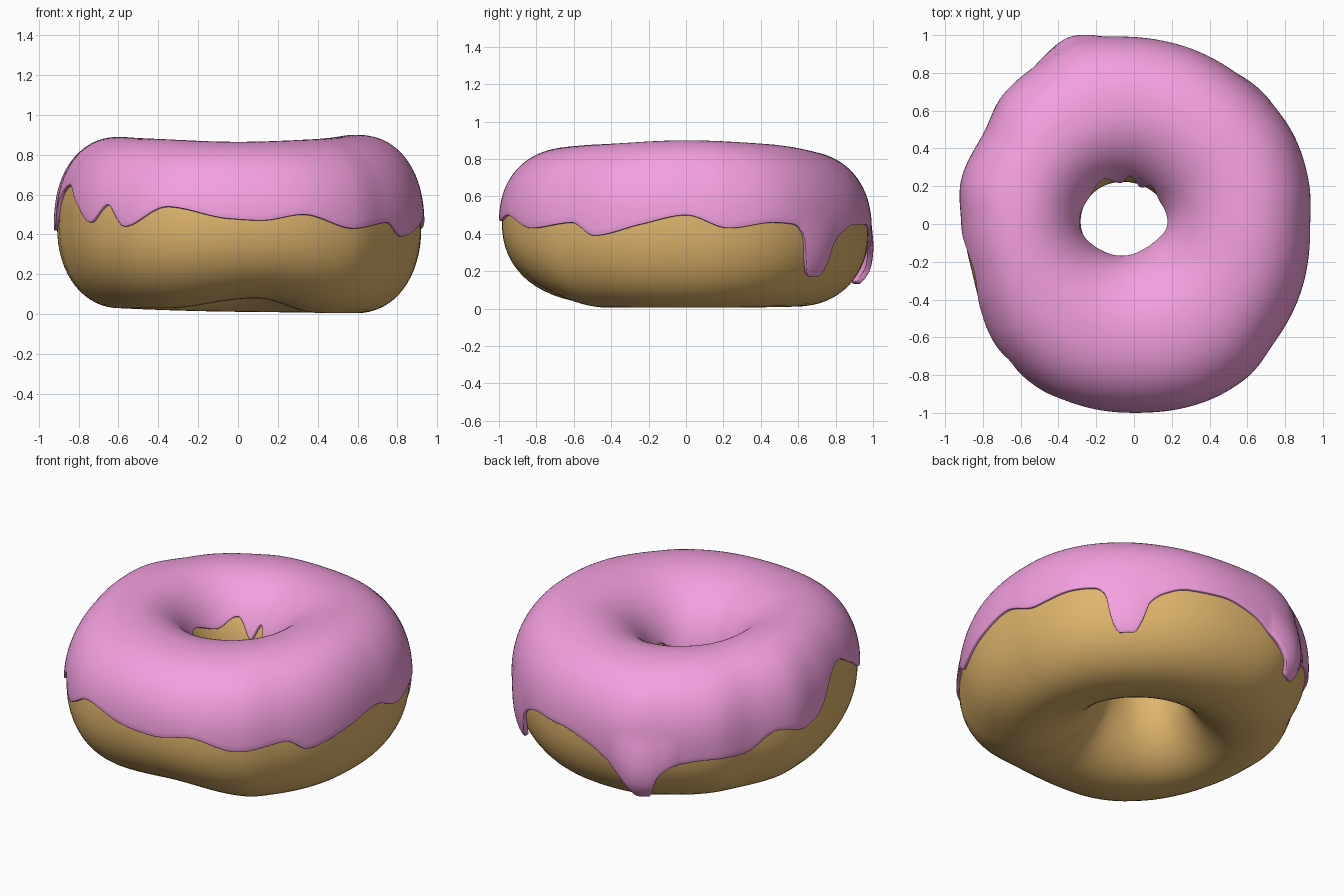
import bpy, bmesh
from math import sin, cos, pi, radians, asin, copysign

if "Cube" in bpy.data.objects:
    bpy.data.objects.remove(bpy.data.objects["Cube"])

# (angle in degrees, value) controls around the ring
OUTER = [(0, .935), (12, .95), (34, .97), (54, .966), (72, .977), (90, .99), (108, 1.015),
         (118, .99), (135, .975), (150, .93), (165, .945), (180, .915), (195, .91), (208, .935),
         (224, .98), (247, 1.01), (270, 1.0), (294, 1.015), (306, 1.01), (320, .973), (335, .957)]
TOP = [(0, .90), (45, .88), (90, .845), (135, .86), (180, .89), (225, .88), (270, .865), (315, .88)]
BOTTOM = [(0, .005), (90, .012), (180, .03), (235, .03), (278, .08), (315, .005)]
EDGE = [(0, .50), (14, .43), (29, .46), (37, .45), (40.5, .40), (42.5, .24), (45, .17), (50, .17),
        (53, .24), (55.5, .35), (60, .41), (68, .45), (80, .45), (92, .40), (101, .30), (106, .2),
        (109, .13), (113, .13), (116, .27), (121, .33),
        (132, .36), (145, .36), (158, .46), (170, .42), (178, .44), (190, .62), (197, .65),
        (210, .55), (220, .46), (228, .55), (235, .44), (249, .54), (267, .48), (277, .47),
        (289, .50), (305, .43), (321, .46), (329, .39), (345, .45)]
INNER_EDGE = [(0, .58), (40, .55), (65, .62), (80, .53), (95, .64), (108, .55), (125, .66),
              (150, .60), (180, .64), (225, .50), (270, .53), (315, .49)]


def around(table, deg):
    """Smooth periodic lookup (monotone cubic segments)."""
    pts = table + [(table[0][0] + 360, table[0][1])]
    n = len(table)
    for i in range(n):
        (a, p), (b, q) = pts[i], pts[i + 1]
        if a <= deg <= b:
            def slope(k):
                a0, p0 = table[(k - 1) % n]
                a1, p1 = table[k % n]
                a2, p2 = table[(k + 1) % n]
                s, t = (p1 - p0) / ((a1 - a0) % 360), (p2 - p1) / ((a2 - a1) % 360)
                return 0 if s * t <= 0 else 2 * s * t / (s + t)
            w, t = b - a, (deg - a) / (b - a)
            return ((2*t**3 - 3*t*t + 1) * p + (t**3 - 2*t*t + t) * w * slope(i)
                    + (3*t*t - 2*t**3) * q + (t**3 - t*t) * w * slope(i + 1))


def section(deg, off):
    """Outer and inner radius, centre height and half height of the ring section."""
    th = radians(deg)
    outer = around(OUTER, deg) - .016 + off * .57
    inner = .232 - .05 * cos(th) + .02 * sin(th) - .035 * sin(th) ** 2 - off
    top, bot = around(TOP, deg) - .028 + off, around(BOTTOM, deg) - off
    return outer, inner, (top + bot) / 2, (top - bot) / 2


def power(c, s):
    """Squareness of the section: fuller outside and above, rounder below."""
    return 1 if c < 0 else (.88 if s > 0 else .93)


def point(deg, v, off):
    outer, inner, zc, h = section(deg, off)
    mid = .59
    c, s = cos(v), sin(v)
    p = power(c, s)
    r = mid + (outer - mid) * abs(c) ** p if c > 0 else mid + (mid - inner) * c
    z = zc + h * copysign(abs(s) ** p, s)
    th = radians(deg)
    return (r * cos(th), r * sin(th), z)


def height_angle(deg, z, off, side):
    """Section angle at which the outer (side 1) or hole (side -1) wall reaches z."""
    _, _, zc, h = section(deg, off)
    u = max(-.99, min(.99, (z - zc) / h))
    return asin(copysign(abs(u) ** (1 / power(side, u)), u))


def make(name, rows, closed, color):
    bm = bmesh.new()
    grid = [[bm.verts.new(p) for p in row] for row in rows]
    n, m = len(grid), len(grid[0])
    for i in range(n):
        for j in range(m if closed else m - 1):
            k, l = (i + 1) % n, (j + 1) % m
            bm.faces.new((grid[i][j], grid[k][j], grid[k][l], grid[i][l]))
    for f in bm.faces:
        f.smooth = True
    me = bpy.data.meshes.new(name)
    bm.to_mesh(me)
    bm.free()
    ob = bpy.data.objects.new(name, me)
    bpy.context.collection.objects.link(ob)
    mat = bpy.data.materials.new(name + "_colour")
    mat.diffuse_color = color
    mat.use_nodes = True
    mat.node_tree.nodes["Principled BSDF"].inputs["Base Color"].default_value = mat.diffuse_color
    me.materials.append(mat)
    return ob


# Dough ring
make("dough", [[point(d * 3, 2 * pi * j / 64, 0) for j in range(64)] for d in range(120)],
     True, (.74, .46, .15, 1))

# Icing with drips, draped over the dough from outer edge to inside the hole
OFF, ROWS, rows = .028, 48, []
for i in range(360):
    v0 = height_angle(i, around(EDGE, i), OFF, 1)
    v1 = pi - height_angle(i, around(INNER_EDGE, i), OFF, -1)
    row = []
    for j in range(ROWS + 1):
        x, y, z = point(i, v0 + (v1 - v0) * j / ROWS, OFF)
        # drips are thicker low down; the rear one hangs away from the dough
        low = max(0, min(1, (.5 - z) / .3))
        k = 1 + low * (.07 * max(0, 1 - ((i - 111) / 12) ** 2)
                       + .025 * max(0, 1 - ((i - 47.5) / 8) ** 2))
        row.append((x * k, y * k, z))
    rows.append(row)
icing = make("icing", rows, False, (.90, .35, .74, 1))
sol = icing.modifiers.new("thickness", 'SOLIDIFY')
sol.thickness, sol.offset = .028, -1
bev = icing.modifiers.new("soft_rim", 'BEVEL')
bev.width, bev.segments, bev.angle_limit = .008, 2, radians(60)
